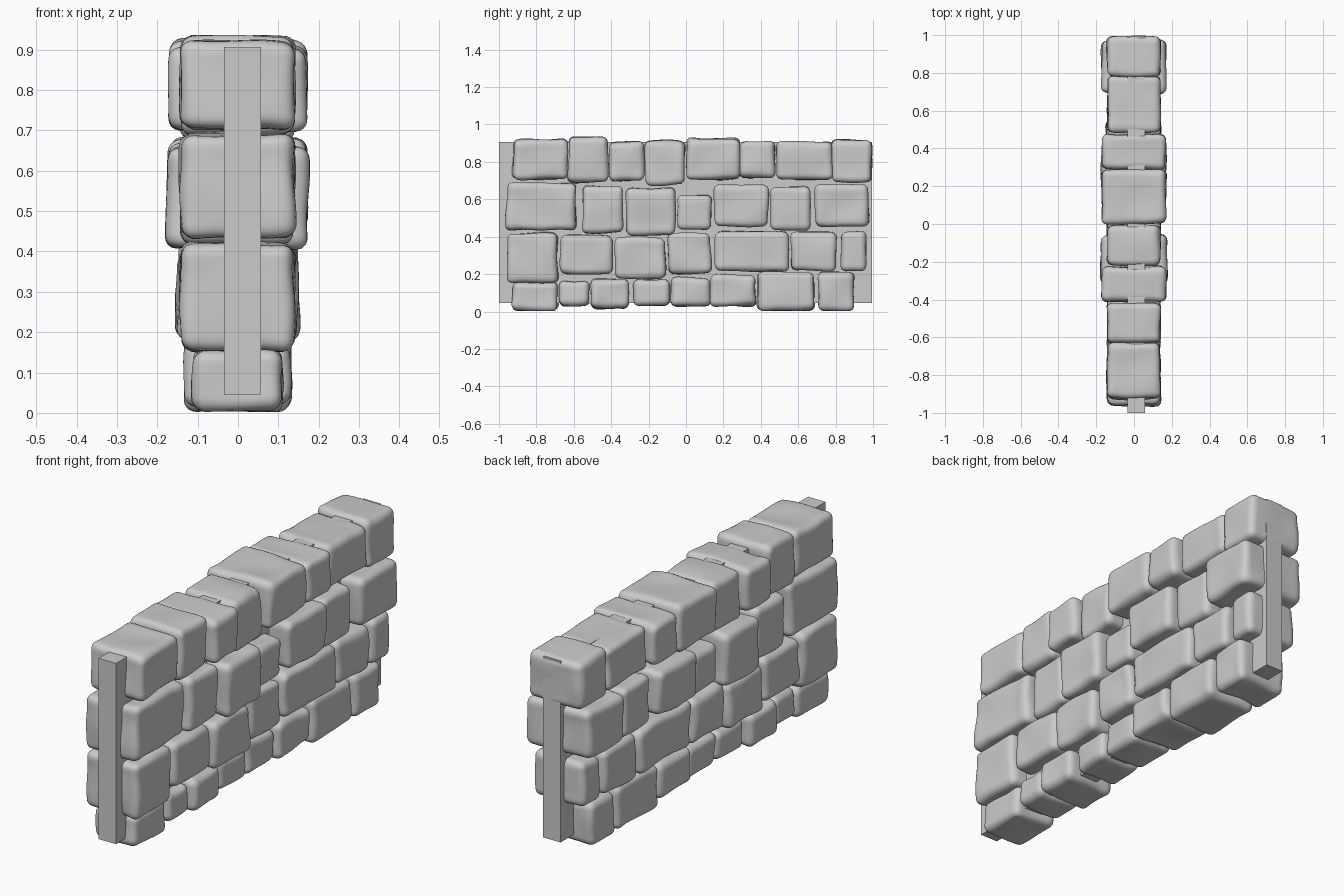
import bpy, bmesh
from mathutils import Vector, noise

if "Cube" in bpy.data.objects:
    bpy.data.objects.remove(bpy.data.objects["Cube"])

# Rows of stones: (y0, y1, z0, z1, half thickness), in hundredths of a unit
ROWS = {
    "bottom": [(-93, -68.5, .5, 15.5, 11), (-68, -51.5, 3, 16.5, 11), (-51, -30.5, 1.5, 17.5, 13),
               (-28.5, -8.5, 3, 17, 11), (-7.5, 13, 3, 18, 11), (13, 37.5, 3, 19.5, 13),
               (38, 69, .5, 21, 13), (71, 90, .5, 21, 13)],
    "lower": [(-95.5, -68.5, 15, 42, 14), (-67, -39.5, 20, 41, 14), (-38, -11, 18, 39.5, 15),
              (-9.5, 13.5, 20, 42, 14), (15.5, 55, 21.5, 43, 14.5), (56, 80.5, 21.5, 43, 14),
              (83, 96.5, 21.5, 43, 13.5)],
    "upper": [(-96, -58.5, 43.5, 69, 14), (-55.5, -33.5, 42, 67, 14), (-32, -6, 41, 66, 17.5),
              (-5, 14, 44, 62.5, 14), (15, 44, 45.5, 67.5, 17), (45.5, 66.5, 43.5, 67, 14),
              (69, 97.5, 45.5, 68, 17)],
    "top": [(-92.5, -63, 70.5, 92, 14), (-63, -42, 69, 93, 14), (-41, -22.5, 70, 91, 17),
            (-22, -.5, 67.5, 91.5, 14), (0, 29, 70.5, 92.5, 17), (29, 47.5, 71.5, 91, 17),
            (48.5, 78.5, 70.5, 91, 14), (78, 99.5, 69, 92, 14)],
}


def make_object(name, bm, smooth):
    mesh = bpy.data.meshes.new(name)
    bm.to_mesh(mesh)
    bm.free()
    for p in mesh.polygons:
        p.use_smooth = smooth
    ob = bpy.data.objects.new(name, mesh)
    bpy.context.collection.objects.link(ob)
    return ob


def stone(name, y0, y1, z0, z1, hx, radius=0.032, wobble=0.011):
    """Rounded block, slightly warped by low-frequency noise."""
    half = Vector((hx, (y1 - y0) / 2, (z1 - z0) / 2))
    centre = Vector((-0.001, (y0 + y1) / 2, (z0 + z1) / 2))
    bm = bmesh.new()
    bmesh.ops.create_cube(bm, size=2)
    bmesh.ops.subdivide_edges(bm, edges=bm.edges[:], cuts=13, use_grid_fill=True)
    for v in bm.verts:
        # crowd the grid towards the edges, then round them
        p = Vector([(abs(c) ** 0.55 if c >= 0 else -abs(c) ** 0.55) * h
                    for c, h in zip(v.co, half)])
        q = Vector([max(-(h - radius), min(h - radius, c)) for c, h in zip(p, half)])
        p = q + (p - q).normalized() * radius
        w = centre + p
        v.co = w + noise.noise_vector(w * 7 + centre * 13) * wobble
        v.co.z = max(v.co.z, 0.002)
    bm.normal_update()
    return make_object(name, bm, True)


# Courses of stones
for row, stones in ROWS.items():
    for i, s in enumerate(stones):
        stone(f"{row}_stone_{i + 1}", *[c / 100 for c in s])

# Mortar core running through the wall
core = bmesh.new()
bmesh.ops.create_cube(core, size=1)
for v in core.verts:
    v.co = Vector((0.011 + v.co.x * 0.092, -0.003 + v.co.y * 1.994, 0.4755 + v.co.z * 0.861))
make_object("mortar_core", core, False)
